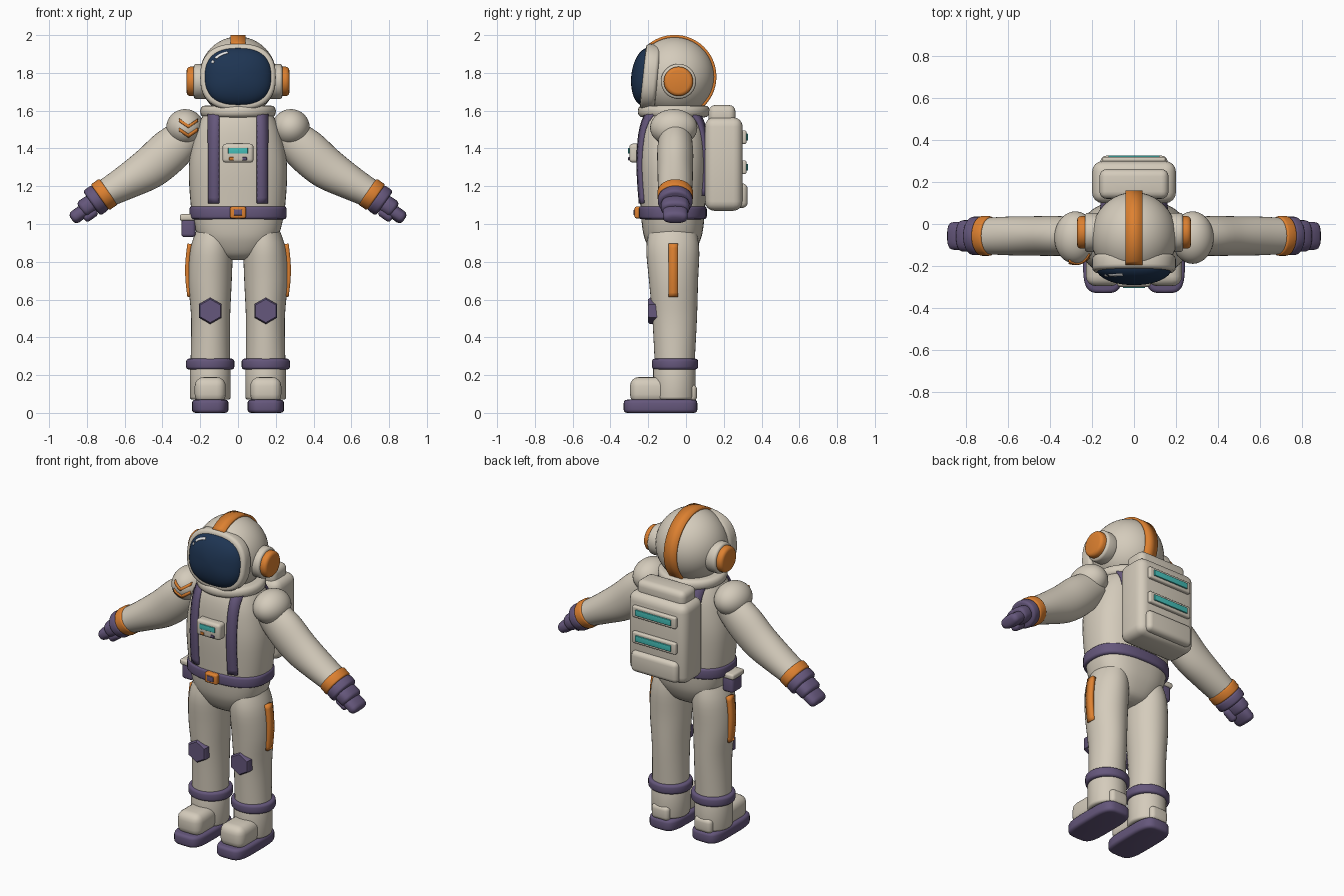
import bpy, bmesh, math
from mathutils import Matrix, Vector

if "Cube" in bpy.data.objects:
    bpy.data.objects.remove(bpy.data.objects["Cube"], do_unlink=True)


def material(name, r, g, b):
    m = bpy.data.materials.new(name)
    m.use_nodes = True
    m.diffuse_color = (r, g, b, 1)
    shader = next(n for n in m.node_tree.nodes if n.type == 'BSDF_PRINCIPLED')
    shader.inputs["Base Color"].default_value = (r, g, b, 1)
    shader.inputs["Roughness"].default_value = 0.6
    return m


CREAM = material("cream fabric", 0.66, 0.60, 0.50)
ORANGE = material("orange trim", 0.73, 0.22, 0.03)
PURPLE = material("dusty purple", 0.13, 0.095, 0.2)
NAVY = material("navy visor", 0.013, 0.035, 0.085)
TEAL = material("teal light", 0.06, 0.52, 0.48)
WHITE = material("white glint", 0.85, 0.85, 0.85)
UP = Matrix.Identity(4)


def finish(name, bm, mat, matrix=UP, closed=True):
    bm.transform(matrix)
    if closed:
        bmesh.ops.recalc_face_normals(bm, faces=bm.faces)
    me = bpy.data.meshes.new(name)
    bm.to_mesh(me)
    bm.free()
    me.materials.append(mat)
    me.shade_smooth()
    me.set_sharp_from_angle(angle=math.radians(38))
    ob = bpy.data.objects.new(name, me)
    bpy.context.scene.collection.objects.link(ob)
    return ob


def superellipse(a, p):
    c, s = math.cos(a), math.sin(a)
    return (math.copysign(abs(c) ** (2 / p), c), math.copysign(abs(s) ** (2 / p), s))


def smooth(rings, sub=4):
    """Catmull-Rom interpolation between the given rings."""
    out = []
    for i in range(len(rings) - 1):
        quad = [rings[max(0, min(len(rings) - 1, i + k))] for k in (-1, 0, 1, 2)]
        for j in range(sub):
            t = j / sub
            out.append(tuple(0.5 * (2 * b + (c - a) * t + (2 * a - 5 * b + 4 * c - d) * t * t
                             + (3 * b - a - 3 * c + d) * t ** 3) for a, b, c, d in zip(*quad)))
    return out + [rings[-1]]


def loft(name, rings, mat, p=2, n=36, matrix=UP, turn=0):
    """Rings are (height, centre x, centre y, radius x, radius y)."""
    bm = bmesh.new()
    loops = []
    for t, ox, oy, rx, ry in rings:
        pts = [superellipse(turn + math.tau * i / n, p) for i in range(n)]
        loops.append([bm.verts.new((ox + rx * u, oy + ry * v, t)) for u, v in pts])
    for a, b in zip(loops, loops[1:]):
        for i in range(n):
            bm.faces.new((a[i], a[(i + 1) % n], b[(i + 1) % n], b[i]))
    bm.faces.new(loops[0])
    bm.faces.new(loops[-1])
    return finish(name, bm, mat, matrix)


def band(name, z0, z1, ox, oy, rx, ry, mat, r=0.015, **kw):
    """Short solid ring with rounded rims."""
    rings = []
    for z, d in ((z0, 1), (z1, -1)):
        arc = [(z + d * r * (1 - math.sin(a)), ox, oy, rx - r * (1 - math.cos(a)), ry - r * (1 - math.cos(a)))
               for a in (math.pi / 2, math.pi / 3, math.pi / 6, 0)]
        rings += arc if d > 0 else arc[::-1]
    return loft(name, rings, mat, **kw)


def box(name, x, y, z, mat, r=0.01):
    """Rounded box from its ranges on the three axes."""
    bm = bmesh.new()
    bmesh.ops.create_cube(bm, size=1)
    for v in bm.verts:
        v.co = [(lo + hi) / 2 + c * (hi - lo) for c, (lo, hi) in zip(v.co, (x, y, z))]
    bmesh.ops.bevel(bm, geom=bm.edges[:], offset=r, segments=4, affect='EDGES', profile=0.5)
    return finish(name, bm, mat)


def ball(name, centre, radii, mat):
    bm = bmesh.new()
    bmesh.ops.create_uvsphere(bm, u_segments=40, v_segments=24, radius=1)
    return finish(name, bm, mat, Matrix.Translation(centre) @ Matrix.Diagonal((*radii, 1)))


def strip(name, pairs, mat, thick, matrix=UP):
    """Ribbon through pairs of edge points, thickened both ways."""
    bm = bmesh.new()
    rows = [[bm.verts.new(c) for c in pair] for pair in pairs]
    for a, b in zip(rows, rows[1:]):
        for i in range(len(a) - 1):
            bm.faces.new((a[i], a[i + 1], b[i + 1], b[i]))
    ob = finish(name, bm, mat, matrix)
    mod = ob.modifiers.new("Thickness", 'SOLIDIFY')
    mod.thickness = thick
    mod.offset = 0
    return ob


def spread(a, b, n):
    return [a + (b - a) * i / n for i in range(n + 1)]


# Torso with pelvis
Y = -0.07
torso = smooth([(z, 0, Y, rx, ry) for z, rx, ry in (
    (.81, .05, .05), (.835, .125, .1), (.9, .19, .14), (.97, .225, .16), (1.1, .25, .172),
    (1.3, .26, .185), (1.45, .237, .18), (1.54, .205, .165), (1.6, .165, .14))])
loft("torso", torso, CREAM, p=2.5, n=48)


def torso_depth(x, z):
    for a, b in zip(torso, torso[1:]):
        if a[0] <= z <= b[0] + 1e-6:
            k = (z - a[0]) / (b[0] - a[0])
            rx, ry = (a[i] + (b[i] - a[i]) * k for i in (3, 4))
            return ry * max(0, 1 - (abs(x) / rx) ** 2.5) ** 0.4 + 0.004


# Belt, buckle and chest unit
band("belt", 1.025, 1.095, 0, Y, .257, .18, PURPLE, p=2.5, n=48)
box("buckle", (-.042, .042), (-.272, -.23), (1.03, 1.092), ORANGE)
box("buckle_centre", (-.022, .022), (-.277, -.26), (1.045, 1.077), PURPLE, .004)
box("chest_unit", (-.082, .082), (-.3, -.23), (1.325, 1.425), CREAM, .018)
box("chest_screen", (-.052, .052), (-.306, -.298), (1.372, 1.403), TEAL, .003)
for x, mat, side in ((-.035, ORANGE, "right"), (.035, PURPLE, "left")):
    box(side + "_chest_button", (x - .012, x + .012), (-.306, -.298), (1.337, 1.354), mat, .003)

# Helmet, neck ring and crest stripe
HEAD = Vector((0, -.06, 1.78))
ball("helmet", HEAD, (.205, .212, .212), CREAM)
band("neck_ring", 1.565, 1.627, 0, -.065, .2, .19, CREAM, .025)
strip("helmet_stripe", [[HEAD + Vector((x, .213 * math.cos(a), .213 * math.sin(a))) for x in (-.041, .041)]
      for a in spread(math.radians(128), math.radians(-48), 32)], ORANGE, .016)

# Visor, rim and glints
FACE = Matrix.Translation((0, -.2, 1.778)) @ Matrix.Rotation(math.radians(84), 4, 'X')
VX, VY, VP = .18, .155, 2.5
dome = [(.01 + .08 * math.sin(a), 0, 0, VX * math.cos(a), VY * math.cos(a)) for a in spread(0, 1.54, 12)]
loft("visor", dome, NAVY, p=VP, n=48, matrix=FACE)
band("visor_rim", -.05, .028, 0, 0, .2, .177, CREAM, .02, p=VP, n=48, matrix=FACE)
for name, a0, a1 in (("long_glint", 106, 138), ("short_glint", 146, 153)):
    rows = []
    for a in spread(math.radians(a0), math.radians(a1), 10):
        u, v = superellipse(a, VP)
        rows.append([(VX * s * u, VY * s * v, .012 + .08 * math.sqrt(1 - s * s)) for s in (.8, .84, .87)])
    strip(name, rows, WHITE, .003, FACE)

# Backpack
box("backpack", (-.2, .2), (.1, .3), (1.07, 1.565), CREAM, .05)
box("backpack_roll", (-.165, .165), (.12, .262), (1.52, 1.63), CREAM, .035)
box("backpack_pouch", (-.16, .16), (.26, .326), (1.085, 1.215), CREAM, .028)
for z, level in ((1.46, "upper"), (1.3, "lower")):
    box(level + "_vent_frame", (-.15, .15), (.28, .32), (z - .036, z + .036), CREAM, .01)
    box(level + "_vent_light", (-.122, .122), (.315, .328), (z - .018, z + .018), TEAL, .003)

# Hip pouch on the right
box("hip_pouch", (-.3, -.225), (-.13, -.03), (.93, 1.03), PURPLE, .018)
box("hip_pouch_flap", (-.308, -.225), (-.137, -.023), (1.017, 1.052), CREAM, .012)

# Shoulder chevrons on the right
SHOULDER = Vector((.28, -.065, 1.51))
for top, level in ((1.548, "upper"), (1.5, "lower")):
    rows = []
    for x in spread(-.31, -.215, 12):
        z = top - .032 + .032 * abs(x + .2625) / .0475
        row = []
        for h in (z - .009, z + .009):
            q = ((x + .28) / .1) ** 2 + ((h - 1.51) / .098) ** 2
            row.append((x, -.066 - .125 * math.sqrt(1 - q), h))
        rows.append(row)
    strip(level + "_chevron", rows, ORANGE, .012)

# Paired parts
for side, s in (("left", 1), ("right", -1)):
    mirror = Matrix.Diagonal((s, 1, 1, 1))

    # Ear covers
    ear = mirror @ Matrix.Translation((0, -.04, 1.755)) @ Matrix.Rotation(math.pi / 2, 4, 'Y')
    band(side + "_ear_ring", .16, .235, 0, 0, .093, .093, CREAM, matrix=ear)
    band(side + "_ear_cover", .2, .272, 0, 0, .078, .078, ORANGE, .02, matrix=ear)

    # Harness straps over the shoulders
    path = [(-1, z) for z in spread(1.11, 1.6, 16)] + [(1, z) for z in spread(1.6, 1.15, 14)]
    strip(side + "_strap", [[(s * x, Y + d * torso_depth(x, z), z) for x in (.1, .128, .156)]
          for d, z in path], PURPLE, .022)

    # Arms: local z runs toward the hand
    ball(side + "_shoulder", (s * SHOULDER.x, SHOULDER.y, SHOULDER.z), (.1, .125, .098), CREAM)
    arm = mirror @ Matrix.Translation((.71, -.057, 1.155)) @ Matrix.Rotation(math.radians(125.3), 4, 'Y')
    sleeve = [(-.56, 0, 0, .095, .085), (-.42, .012, 0, .116, .095), (-.27, .025, 0, .11, .094),
              (-.12, .014, 0, .09, .092), (0, 0, 0, .075, .086)]
    loft(side + "_sleeve", smooth(sleeve), CREAM, matrix=arm)
    band(side + "_wrist_ring", -.03, .026, 0, 0, .084, .095, ORANGE, .01, matrix=arm)
    band(side + "_glove_cuff", .022, .08, 0, 0, .08, .092, PURPLE, matrix=arm)
    band(side + "_palm", .07, .145, 0, 0, .05, .075, PURPLE, .02, p=2.5, matrix=arm)
    band(side + "_fingers", .12, .215, .008, 0, .036, .066, PURPLE, .025, p=2.5, matrix=arm)
    band(side + "_thumb", .08, .16, .045, -.03, .025, .027, PURPLE, .018, matrix=arm)

    # Legs, stripe and knee pad
    leg = [(.98, .125, Y, .09, .12), (.87, .14, Y, .112, .14), (.7, .148, -.066, .115, .13),
           (.5, .145, -.06, .103, .118), (.27, .147, -.06, .104, .106)]
    loft(side + "_leg", smooth(leg), CREAM, matrix=mirror)
    strip(side + "_leg_stripe", [[(s * (.256 + .012 * math.sin(math.pi * u)), y, .615 + .28 * u)
          for y in (-.092, -.042)] for u in spread(0, 1, 12)], ORANGE, .024)
    knee = mirror @ Matrix.Translation((.147, 0, .54)) @ Matrix.Rotation(math.pi / 2, 4, 'X')
    pad = [(.13, 0, 0, .07, .07), (.19, 0, 0, .07, .07), (.2, 0, 0, .062, .062)]
    loft(side + "_knee_pad", pad, PURPLE, n=6, turn=math.pi / 2, matrix=knee)

    # Boots
    band(side + "_ankle_band", .23, .287, .147, -.058, .128, .122, PURPLE, matrix=mirror)
    band(side + "_boot", .07, .25, .147, -.062, .108, .112, CREAM, matrix=mirror)
    x = s * .147
    box(side + "_heel", (x - .06, x + .06), (-.03, .058), (.06, .15), CREAM, .025)
    box(side + "_toe_cap", (x - .082, x + .082), (-.297, -.08), (.05, .19), CREAM, .048)
    band(side + "_sole", 0, .07, .147, -.135, .097, .195, PURPLE, .018, p=4, matrix=mirror)
